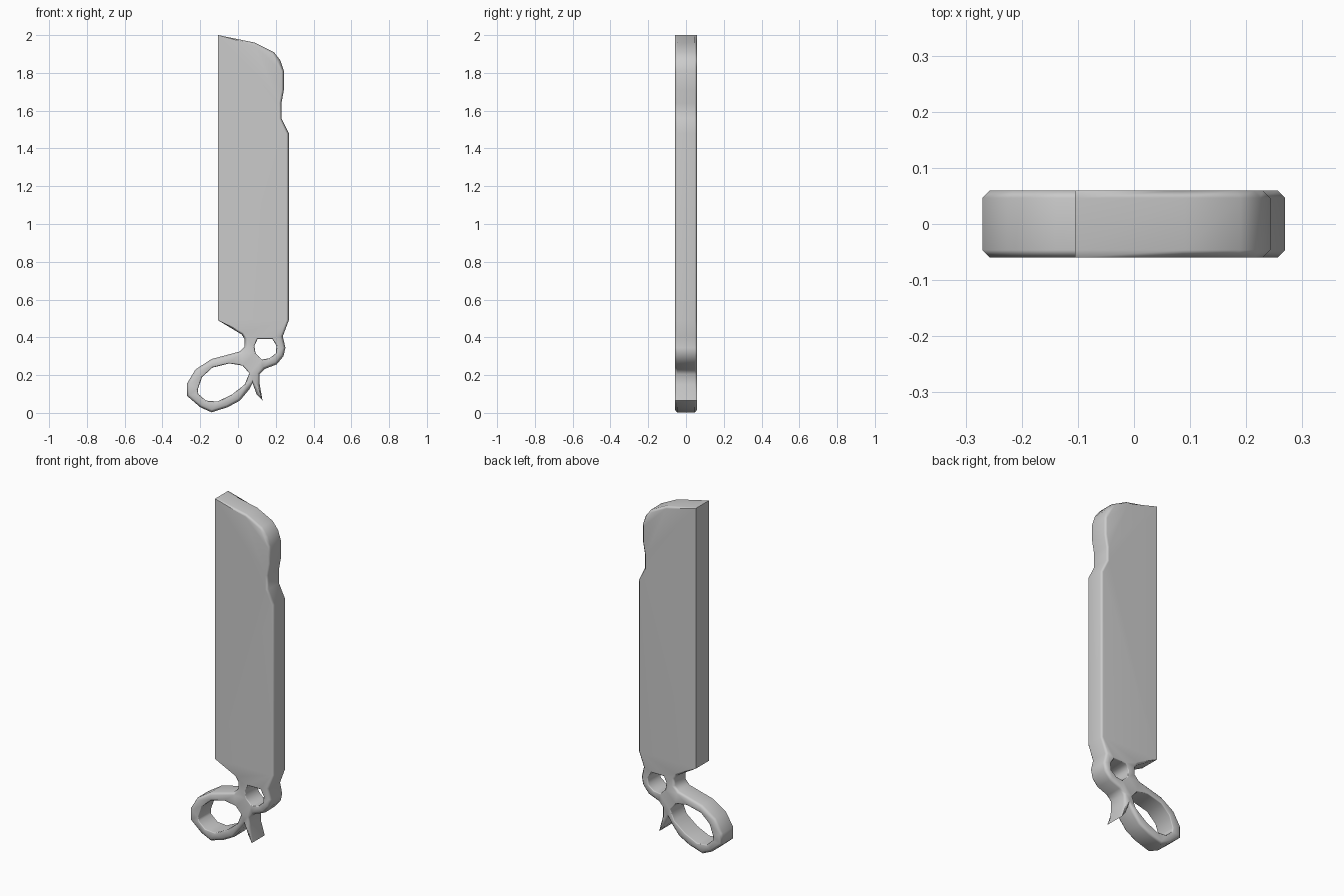
import bpy, bmesh, math
from mathutils import Vector

if "Cube" in bpy.data.objects:
    bpy.data.objects.remove(bpy.data.objects["Cube"])

HALF = 0.0595     # half thickness
CHAMFER = 0.013

# Outer silhouette (x, z), clockwise from the top of the straight spine
blade = [(-.105, 2), (.09, 1.96), (.19, 1.91), (.225, 1.865), (.243, 1.81),
         (.243, 1.71), (.23, 1.64), (.23, 1.56), (.269, 1.48), (.269, .49)]
small_ring = [(.237, .405), (.251, .345), (.241, .30), (.205, .257), (.14, .232), (.115, .205)]
spike = [(.115, .15), (.13, .065), (.098, .1), (.077, .158)]
grip_ring = [(.06, .125), (.01, .065), (-.055, .03), (-.14, .003), (-.2, .03),
             (-.27, .09), (-.27, .155), (-.225, .23), (-.14, .285), (.01, .325)]
neck = [(.035, .352), (.035, .39), (.02, .415), (-.105, .49)]
outline = blade + small_ring + spike + grip_ring + neck
sharp = {blade[0], neck[-1], spike[1]}      # corners left without a chamfer

# Holes, counter-clockwise
finger_hole = [(.06, .21), (.025, .25), (-.045, .262), (-.135, .24), (-.19, .19), (-.213, .125),
               (-.21, .1), (-.17, .065), (-.11, .06), (-.035, .095), (.035, .15)]
pin_hole = [(.183, .39), (.103, .39), (.087, .355), (.093, .315),
            (.125, .283), (.167, .289), (.2, .315), (.204, .355)]


def inset(points, width):
    """Mitred offset into the material (right-hand side of travel)."""
    result = []
    for i, p in enumerate(points):
        a, b, c = Vector(points[i - 1]), Vector(p), Vector(points[(i + 1) % len(points)])
        d1, d2 = (b - a).normalized(), (c - b).normalized()
        n1, n2 = Vector((d1.y, -d1.x)), Vector((d2.y, -d2.x))
        w = 0 if p in sharp else width
        result.append(b + (n1 + n2) * (w / max(.5, 1 + n1.dot(n2))))
    return result


bm = bmesh.new()
front_edges, back_edges = [], []


def add_wall(points, width):
    """Chamfered wall along a closed loop, recording its cap borders."""
    inner = inset(points, width)
    rows = []
    for loop, y in ((inner, -HALF), (points, width - HALF), (points, HALF - width), (inner, HALF)):
        rows.append([bm.verts.new((p[0], y, p[1])) for p in loop])
    n = len(points)
    for r, s in zip(rows, rows[1:]):
        for i in range(n):
            j = (i + 1) % n
            bm.faces.new((r[i], r[j], s[j], s[i]))
    for row, store in ((rows[0], front_edges), (rows[3], back_edges)):
        store.extend(bm.edges.get((row[i], row[(i + 1) % n])) for i in range(n))


add_wall(outline, CHAMFER)
add_wall(finger_hole, .005)
add_wall(pin_hole, .005)

# Front and back caps
for edges in (front_edges, back_edges):
    bmesh.ops.triangle_fill(bm, edges=edges, use_beauty=True)
bmesh.ops.recalc_face_normals(bm, faces=bm.faces)

mesh = bpy.data.meshes.new("blade_with_grip")
bm.to_mesh(mesh)
bm.free()
obj = bpy.data.objects.new("blade_with_grip", mesh)
bpy.context.collection.objects.link(obj)
bpy.context.view_layer.objects.active = obj
obj.select_set(True)
bpy.ops.object.shade_smooth_by_angle(angle=math.radians(50))
weighted = obj.modifiers.new("weighted_normals", 'WEIGHTED_NORMAL')
weighted.keep_sharp = True
